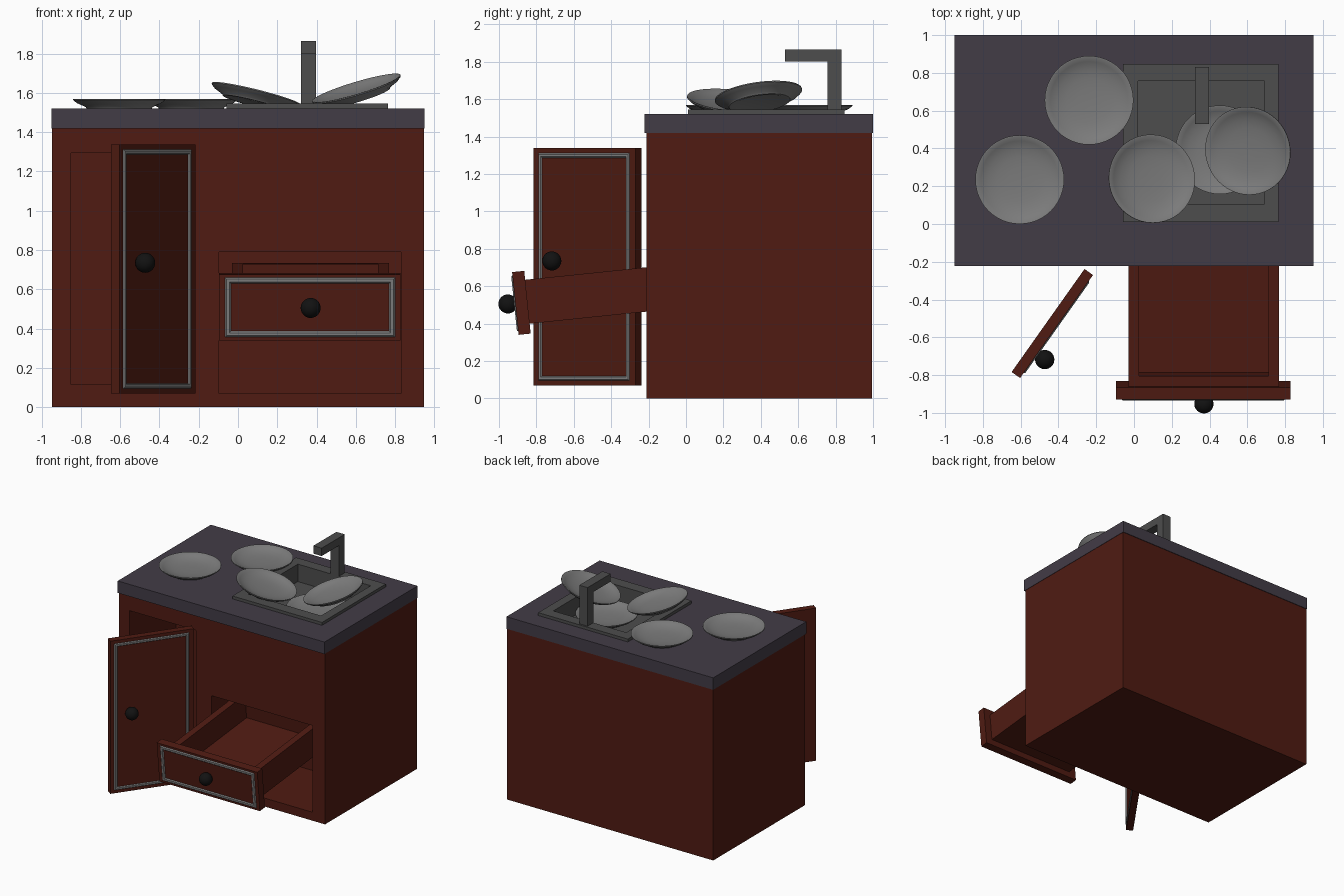
import bpy, bmesh
from math import radians, sin, cos, tau
from mathutils import Matrix, Vector

if "Cube" in bpy.data.objects:
    bpy.data.objects.remove(bpy.data.objects["Cube"])


def material(name, r, g, b):
    m = bpy.data.materials.new(name)
    m.diffuse_color = (r, g, b, 1)
    m.use_nodes = True
    m.node_tree.nodes["Principled BSDF"].inputs["Base Color"].default_value = m.diffuse_color
    return m


WOOD = material("red_wood", 0.08, 0.011, 0.006)
STONE = material("dark_stone", 0.055, 0.045, 0.062)
STEEL = material("steel", 0.075, 0.075, 0.075)
CHINA = material("china", 0.2, 0.2, 0.2)
TRIM = material("trim_grey", 0.22, 0.22, 0.22)
BLACK = material("black", 0.006, 0.006, 0.006)
I = Matrix.Identity(4)


def finish(name, bm, mat, matrix=I, smooth=False):
    bmesh.ops.recalc_face_normals(bm, faces=bm.faces)
    me = bpy.data.meshes.new(name)
    bm.to_mesh(me)
    bm.free()
    ob = bpy.data.objects.new(name, me)
    bpy.context.collection.objects.link(ob)
    ob.matrix_world = matrix
    if mat:
        me.materials.append(mat)
    if smooth:
        bpy.ops.object.select_all(action='DESELECT')
        bpy.context.view_layer.objects.active = ob
        ob.select_set(True)
        bpy.ops.object.shade_smooth_by_angle(angle=radians(40))
    return ob


def box(name, x, y, z, mat, matrix=I):
    bm = bmesh.new()
    bmesh.ops.create_cube(bm, size=1)
    for v in bm.verts:
        v.co = Vector([(r[0] + r[1]) / 2 + c * (r[1] - r[0]) for c, r in zip(v.co, (x, y, z))])
    return finish(name, bm, mat, matrix)


def bridge_loops(name, loops, mat, matrix=I, closed=False, smooth=False, caps=()):
    """Skin a list of point loops; optionally join last to first or cap some."""
    bm = bmesh.new()
    rings = [[bm.verts.new(p) for p in lp] for lp in loops]
    pairs = list(zip(rings, rings[1:])) + ([(rings[-1], rings[0])] if closed else [])
    for a, b in pairs:
        for i in range(len(a)):
            j = (i + 1) % len(a)
            bm.faces.new((a[i], a[j], b[j], b[i]))
    for c in caps:
        bm.faces.new(rings[c])
    return finish(name, bm, mat, matrix, smooth)


def rect(x0, x1, y0, y1, z):
    return [(x0, y0, z), (x1, y0, z), (x1, y1, z), (x0, y1, z)]


def trim(name, x0, x1, z0, z1, w, matrix):
    """Raised mitred moulding on the y = 0 face of a panel."""
    prof = [(0, -0.004), (w * .3, 0.007), (w * .7, 0.007), (w, -0.004)]
    loops = [[(p[0], -h, p[1]) for p in rect(x0 + d, x1 - d, z0 + d, z1 - d, 0)] for d, h in prof]
    bridge_loops(name, loops, TRIM, matrix, closed=True)


def knob(name, pos, matrix):
    bm = bmesh.new()
    bmesh.ops.create_uvsphere(bm, u_segments=24, v_segments=14, radius=0.051,
                              matrix=Matrix.Translation(pos))
    finish(name, bm, BLACK, matrix, True)


def cut(target, cutter):
    m = target.modifiers.new("cut", 'BOOLEAN')
    m.operation = 'DIFFERENCE'
    m.solver = 'EXACT'
    m.object = cutter
    cutter.hide_render = True
    cutter.hide_set(True)


# Cabinet body with door and drawer recesses
cabinet = box("cabinet", (-.947, .947), (-.21, .995), (0, 1.42), WOOD)
counter = box("countertop", (-.95, .95), (-.222, 1), (1.42, 1.52), STONE)
cut(cabinet, box("door_recess_cutter", (-.85, -.24), (-.5, .4), (.115, 1.295), WOOD))
cut(cabinet, box("drawer_recess_cutter", (-.097, .83), (-.5, .4), (.07, .79), WOOD))
hole = box("basin_cutter", (.01, .70), (.095, .767), (1.385, 1.7), WOOD)
cut(cabinet, hole)
cut(counter, hole)

# Sink and tap
bridge_loops("sink", [rect(-.058, .765, .01, .847, 1.521), rect(-.058, .765, .01, .847, 1.545),
                      rect(.02, .69, .105, .757, 1.545), rect(.02, .69, .105, .757, 1.40)],
             STEEL, caps=(3,))
tap = [(.832, 1.54), (.832, 1.865), (.53, 1.865), (.53, 1.80), (.757, 1.80), (.757, 1.54)]
bridge_loops("tap", [[(x, y, z) for y, z in tap] for x in (.322, .398)], STEEL, caps=(0, 1))

# Open door, hinged on its right edge (local x runs 0..-width)
door = Matrix.Translation((-.217, -.27, .07)) @ Matrix.Rotation(radians(54.7), 4, 'Z')
box("door", (-.668, 0), (0, .055), (0, 1.268), WOOD, door)
trim("door_trim", -.64, -.035, .022, 1.245, .032, door)
knob("door_knob", (-.513, -.05, .665), door)

# Pulled-out drawer, tipping forward
drawer = Matrix.Translation((0, -.895, .34)) @ Matrix.Rotation(radians(5.9), 4, 'X')
box("drawer_front", (-.096, .828), (0, .065), (0, .337), WOOD, drawer)
for side, x in (("left", -.03), ("right", .712)):
    box(f"drawer_side_{side}", (x, x + .056), (.065, 1.04), (.053, .289), WOOD, drawer)
for end, y in (("inner_front", .065), ("back", .985)):
    box(f"drawer_{end}", (.026, .712), (y, y + .055), (.053, .289), WOOD, drawer)
box("drawer_bottom", (.026, .712), (.12, .985), (.053, .09), WOOD, drawer)
trim("drawer_trim", -.07, .803, .013, .325, .038, drawer)
knob("drawer_knob", (.37, -.04, .17), drawer)

# Plates: flat and tilted (centre of rim plane, slopes along x and y)
PROFILE = [(.001, .004), (.13, .004), (.145, 0), (.165, 0), (.17, .008), (.215, .028), (.235, .044),
           (.235, .05), (.228, .05), (.205, .036), (.165, .022), (.12, .014), (.06, .011), (.001, .010)]
N = 48
plates = [(-.605, .235, 1.57, 0, 0), (-.238, .655, 1.57, 0, 0), (.455, .393, 1.45, 0, 0),
          (.095, .24, 1.595, -.25, -.10), (.602, .387, 1.625, .30, .14)]
for k, (x, y, z, sx, sy) in enumerate(plates):
    tilt = Vector((0, 0, 1)).rotation_difference(Vector((-sx, -sy, 1))).to_matrix().to_4x4()
    place = Matrix.Translation((x, y, z)) @ tilt @ Matrix.Translation((0, 0, -.05))
    loops = [[(r * cos(tau * i / N), r * sin(tau * i / N), h) for i in range(N)] for r, h in PROFILE]
    bridge_loops(f"plate_{k + 1}", loops, CHINA, place, smooth=True, caps=(0, len(PROFILE) - 1))
